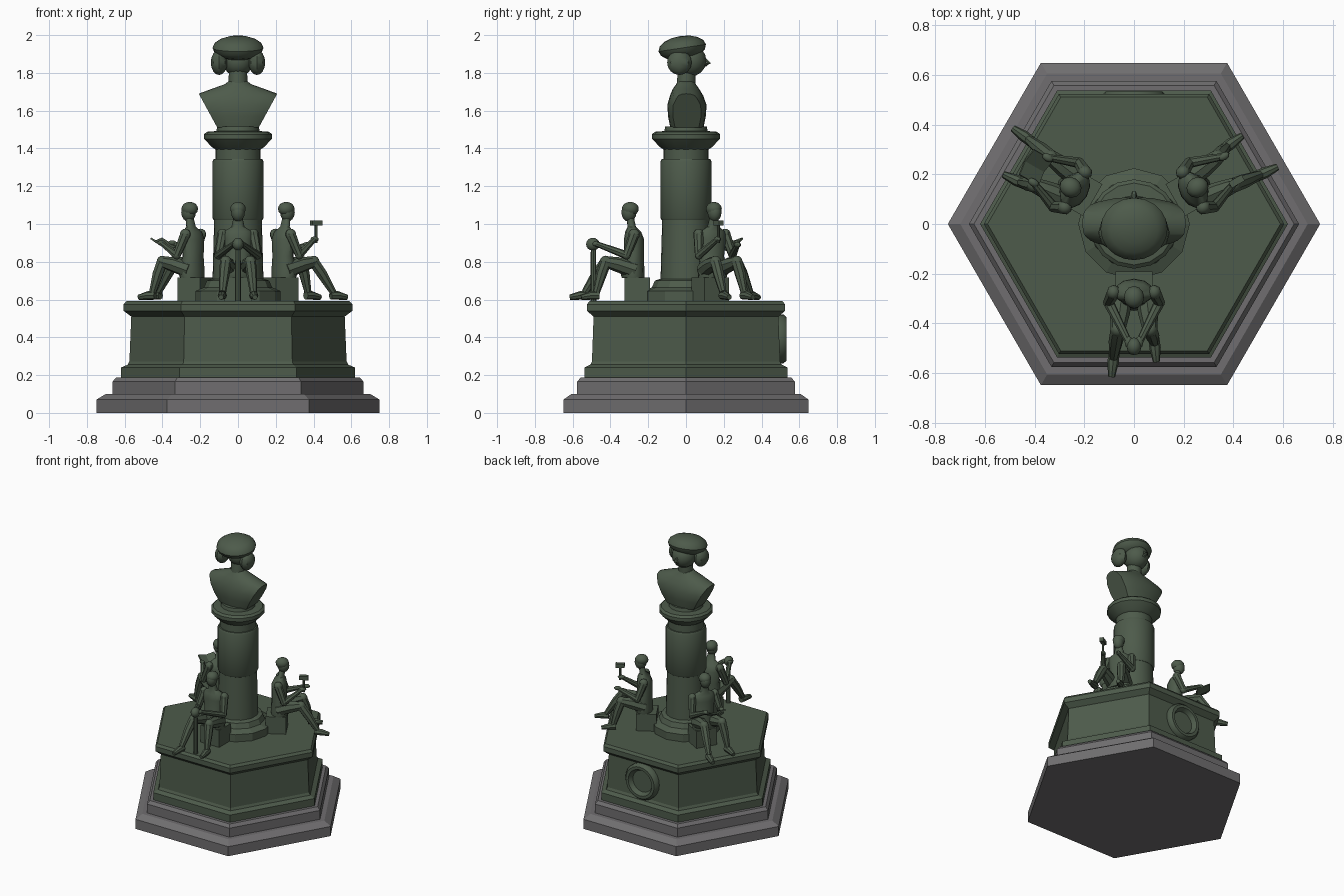
import bpy, bmesh, math
from mathutils import Vector, Matrix

cube = bpy.data.objects.get("Cube")
if cube:
    bpy.data.objects.remove(cube, do_unlink=True)


def material(name, rgb):
    m = bpy.data.materials.new(name)
    m.use_nodes = True
    m.diffuse_color = (*rgb, 1)
    b = m.node_tree.nodes["Principled BSDF"]
    b.inputs["Base Color"].default_value = (*rgb, 1)
    b.inputs["Roughness"].default_value = 0.7
    return m


BRONZE = material("green_bronze", (0.075, 0.104, 0.07))
STONE = material("grey_stone", (0.16, 0.155, 0.16))
IDENT = Matrix.Identity(4)


def finish(name, bm, mat=BRONZE, frame=IDENT, smooth=40):
    """Turn a bmesh into an object, smooth below the given edge angle."""
    bm.transform(frame)
    bmesh.ops.recalc_face_normals(bm, faces=bm.faces)
    me = bpy.data.meshes.new(name)
    bm.to_mesh(me)
    bm.free()
    me.materials.append(mat)
    if smooth:
        me.shade_smooth()
        me.set_sharp_from_angle(angle=math.radians(smooth))
    ob = bpy.data.objects.new(name, me)
    bpy.context.collection.objects.link(ob)
    return ob


def skin(rings):
    """Bridge rings of points and cap both ends."""
    bm = bmesh.new()
    loops = [[bm.verts.new(p) for p in r] for r in rings]
    for a, b in zip(loops, loops[1:]):
        for i in range(len(a)):
            j = (i + 1) % len(a)
            bm.faces.new((a[i], a[j], b[j], b[i]))
    bm.faces.new(loops[0])
    bm.faces.new(loops[-1])
    return bm


def stack(rows, n, turn=0.0):
    """Horizontal elliptical rings: rows of z, rx, ry, cx, cy."""
    angles = [turn + math.tau * i / n for i in range(n)]
    return skin([[(cx + rx * math.cos(a), cy + ry * math.sin(a), z) for a in angles]
                 for z, rx, ry, cx, cy in rows])


def lathe(name, profile, n, mat=BRONZE, smooth=40, turn=0.0):
    return finish(name, stack([(z, r, r, 0, 0) for r, z in profile], n, turn), mat, IDENT, smooth)


def limb(name, points, radii, frame=IDENT, n=8):
    """Tapered tube through points."""
    pts = [Vector(p) for p in points]
    rings = []
    for i, p in enumerate(pts):
        t = (pts[min(i + 1, len(pts) - 1)] - pts[max(i - 1, 0)]).normalized()
        ref = Vector((0, 1, 0)) if abs(t.y) < 0.9 else Vector((1, 0, 0))
        u = t.cross(ref).normalized()
        w = t.cross(u)
        rings.append([p + radii[i] * (u * math.cos(a) + w * math.sin(a))
                      for a in (math.tau * k / n for k in range(n))])
    return finish(name, skin(rings), BRONZE, frame)


def ball(name, centre, size, frame=IDENT, tilt=0.0, seg=12):
    bm = bmesh.new()
    bmesh.ops.create_uvsphere(bm, u_segments=seg, v_segments=8, radius=1)
    local = Matrix.Translation(centre) @ Matrix.Rotation(tilt, 4, 'X') @ Matrix.Diagonal((*size, 1))
    return finish(name, bm, BRONZE, frame @ local)


def box(name, centre, size, frame=IDENT, tilt=(0, 0)):
    bm = bmesh.new()
    bmesh.ops.create_cube(bm, size=1)
    local = (Matrix.Translation(centre) @ Matrix.Rotation(tilt[0], 4, 'Y')
             @ Matrix.Rotation(tilt[1], 4, 'X') @ Matrix.Diagonal((*size, 1)))
    return finish(name, bm, BRONZE, frame @ local, 0)


# Hexagonal stone steps and bronze pedestal
lathe("lower_step", [(.75, 0), (.75, .07), (.70, .1)], 6, STONE, 0)
lathe("upper_step", [(.665, .1), (.665, .165), (.645, .187)], 6, STONE, 0)
lathe("pedestal", [(.62, .185), (.62, .24), (.585, .255), (.575, .272), (.565, .51), (.572, .515),
                   (.605, .54), (.605, .575), (.59, .592)], 6, BRONZE, 0)

# Wreath medallion on the rear face
medal = Matrix.Translation((0, .49, .392)) @ Matrix.Rotation(-math.pi / 2, 4, 'X')
n = 24
bm = bmesh.new()
profile = [(.13, 0), (.13, .025), (.115, .043), (.095, .043), (.082, .02), (.078, .012), (0.001, .012)]
loops = [[bm.verts.new((r * math.cos(math.tau * i / n), r * math.sin(math.tau * i / n), h))
          for i in range(n)] for r, h in profile]
for a, b in zip(loops, loops[1:]):
    for i in range(n):
        bm.faces.new((a[i], a[(i + 1) % n], b[(i + 1) % n], b[i]))
finish("rear_wreath", bm, BRONZE, medal)

# Column
lathe("column_base", [(.225, .59), (.225, .645), (.18, .665), (.165, .7), (.135, .71)], 12, BRONZE, 0)
lathe("column_lower", [(.135, .7), (.126, 1.03)], 24)
lathe("column_drum", [(.128, 1.02), (.135, 1.03), (.135, 1.33), (.128, 1.345)], 24)
lathe("column_neck", [(.12, 1.34), (.12, 1.40)], 24)
lathe("capital", [(.12, 1.395), (.135, 1.405), (.175, 1.445), (.18, 1.45), (.18, 1.475),
                  (.165, 1.488), (.115, 1.492), (.11, 1.515)], 16, BRONZE, 30)

# Bust: torso with the arms cut off by slanting planes
torso = stack([(1.51, .16, .088, 0, .005), (1.57, .22, .1, 0, .005), (1.63, .25, .104, 0, .005),
               (1.68, .235, .088, 0, .003), (1.715, .14, .07, 0, 0), (1.74, .07, .052, 0, 0),
               (1.755, .05, .045, 0, 0)], 20)
for s in (-1, 1):
    cut = bmesh.ops.bisect_plane(torso, geom=torso.verts[:] + torso.edges[:] + torso.faces[:],
                                 plane_co=(s * .205, 0, 1.685), plane_no=(s * .165, 0, -.09),
                                 clear_outer=True)
    rim = [e for e in cut["geom_cut"] if isinstance(e, bmesh.types.BMEdge)]
    bmesh.ops.edgeloop_fill(torso, edges=rim)
finish("bust_torso", torso)
limb("bust_neck", [(0, 0, 1.74), (0, .005, 1.83)], [.05, .048], n=14)
ball("bust_head", (0, .02, 1.865), (.082, .088, .085), seg=16)
limb("bust_nose", [(0, .095, 1.88), (0, .122, 1.85), (0, .1, 1.842)], [.006, .012, .012], n=6)
ball("bust_cap", (0, -.02, 1.932), (.135, .127, .064), tilt=.15, seg=20)
for s, side in ((-1, "right"), (1, "left")):
    ball(f"bust_hair_{side}", (s * .1, -.035, 1.855), (.044, .065, .066), seg=8)


def seated_figure(tag, angle, hands):
    """Worker facing outwards (+x of its own frame), on a block."""
    f = Matrix.Rotation(math.radians(angle), 4, 'Z')
    box(f"{tag}_seat", (.258, 0, .653), (.135, .15, .126), f)
    finish(f"{tag}_torso", stack([(.715, .06, .08, .28, 0), (.75, .065, .085, .285, 0),
                                  (.83, .052, .068, .275, 0), (.92, .053, .08, .275, 0),
                                  (.96, .042, .075, .28, 0), (.985, .022, .035, .287, 0),
                                  (1.04, .02, .022, .297, 0)], 12), BRONZE, f)
    ball(f"{tag}_head", (.302, 0, 1.062), (.04, .036, .05), f)
    ball(f"{tag}_hair", (.295, 0, 1.08), (.045, .041, .037), f)
    for s, side in ((-1, "right"), (1, "left")):
        # One foot reaches further out than the other
        reach = .06 if s < 0 else 0
        knee = (.425, s * .065, .8)
        ankle = (.475 + reach, s * .082, .638)
        limb(f"{tag}_{side}_thigh", [(.27, s * .045, .755), (.36, s * .057, .785), knee],
             [.043, .04, .03], f)
        ball(f"{tag}_{side}_knee", knee, (.032, .031, .032), f, seg=8)
        limb(f"{tag}_{side}_shin", [knee, (.448 + reach * .4, s * .073, .735), ankle],
             [.03, .029, .019], f)
        limb(f"{tag}_{side}_shoe",
             [(.46 + reach, s * .08, .622), (.5 + reach, s * .085, .622), (.555 + reach, s * .09, .612)],
             [.022, .023, .014], f)
        # Arm bent at the elbow
        shoulder, elbow, hand = (.275, s * .082, .945), (.315, s * .103, .835), hands[side]
        ball(f"{tag}_{side}_shoulder", shoulder, (.03, .028, .03), f, seg=8)
        limb(f"{tag}_{side}_upper_arm", [shoulder, elbow], [.028, .022], f)
        ball(f"{tag}_{side}_elbow", elbow, (.023, .022, .023), f, seg=8)
        limb(f"{tag}_{side}_forearm", [elbow, hand], [.022, .014], f)
        ball(f"{tag}_{side}_hand", hand, (.025, .016, .014), f, seg=8)
    return f


# Front worker resting both hands on an upright maul
f = seated_figure("front_worker", -90, {"right": (.475, -.022, .895), "left": (.475, .022, .895)})
limb("maul_shaft", [(.49, 0, .592), (.49, 0, .89)], [.016, .014], f)
ball("maul_head", (.493, 0, .893), (.036, .03, .034), f)

# Left worker raising a small mallet
f = seated_figure("left_worker", 30, {"right": (.435, -.058, .92), "left": (.45, .055, .89)})
limb("mallet_handle", [(.444, -.058, .9), (.444, -.058, 1.0)], [.008, .008], f)
box("mallet_head", (.444, -.058, 1.005), (.06, .028, .028), f)

# Right worker reading an open book
f = seated_figure("right_worker", 150, {"right": (.435, -.058, .9), "left": (.435, .058, .9)})
for s, side in ((-1, "right"), (1, "left")):
    box(f"book_{side}_page", (.46, s * .03, .893), (.1, .06, .009), f, (-.5, s * .3))
